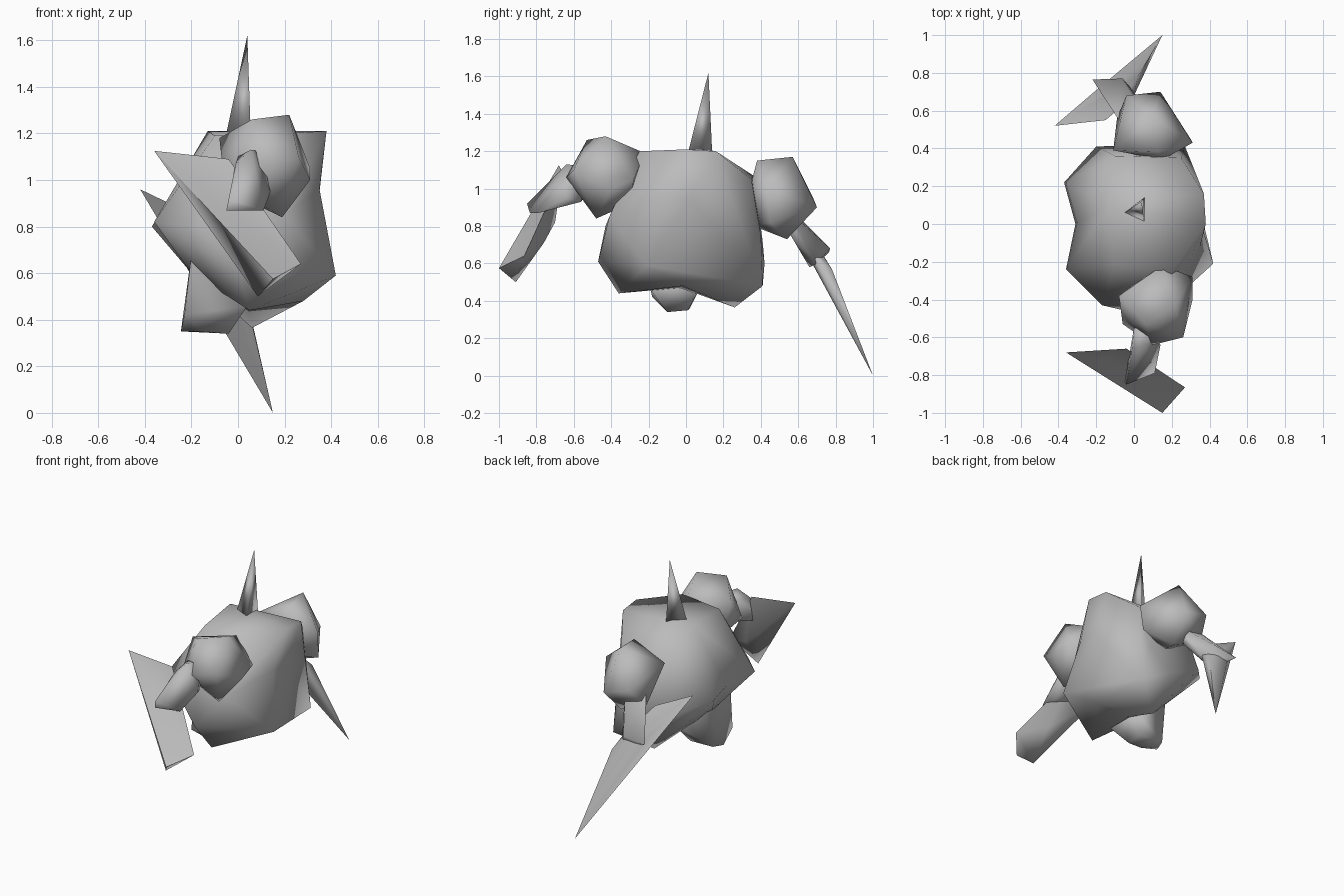
import bpy
import bmesh
import math
from mathutils import Vector

# Remove only the default object
default_cube = bpy.data.objects.get("Cube")
if default_cube:
    bpy.data.objects.remove(default_cube, do_unlink=True)


def make_material(name, colour):
    material = bpy.data.materials.new(name)
    material.use_nodes = True
    material.diffuse_color = colour
    for node in material.node_tree.nodes:
        if node.type == "BSDF_PRINCIPLED":
            node.inputs["Base Color"].default_value = colour
    return material


stone_grey = make_material("stone grey", (.5, .5, .5, 1))


def dent(shape, near, target):
    """Split the edge whose middle is closest to near and pull it to target."""
    near = Vector(near)

    def distance(edge):
        first, second = edge.verts
        return ((first.co + second.co) / 2 - near).length

    nearest = min(shape.edges, key=distance)
    result = bmesh.ops.subdivide_edges(shape, edges=[nearest], cuts=1)
    for element in result["geom_inner"]:
        if isinstance(element, bmesh.types.BMVert):
            element.co = target
    bmesh.ops.triangulate(shape, faces=list(shape.faces))


def solid(name, corners, dents=(), sharp_angle=85):
    """Chiselled closed solid wrapped around its corners, then dented."""
    mesh = bpy.data.meshes.new(name)
    shape = bmesh.new()
    for corner in corners:
        shape.verts.new(corner)
    bmesh.ops.convex_hull(shape, input=list(shape.verts))
    loose = [vert for vert in shape.verts if not vert.link_faces]
    bmesh.ops.delete(shape, geom=loose, context="VERTS")
    for near, target in dents:
        dent(shape, near, target)
    bmesh.ops.recalc_face_normals(shape, faces=list(shape.faces))
    shape.to_mesh(mesh)
    shape.free()
    mesh.materials.append(stone_grey)

    part = bpy.data.objects.new(name, mesh)
    bpy.context.collection.objects.link(part)
    bpy.ops.object.select_all(action="DESELECT")
    part.select_set(True)
    bpy.context.view_layer.objects.active = part
    bpy.ops.object.shade_smooth_by_angle(angle=math.radians(sharp_angle))
    return part


# Boulder torso: flat top, pinched flanks, notched underside
torso_top = [
    (.37, .16, 1.2), (.38, 0, 1.21), (.2, -.25, 1.2), (-.1, -.22, 1.19),
    (-.13, .1, 1.21), (-.1, .36, 1.07), (.25, .35, 1.05),
]
torso_flanks = [
    (-.37, .22, .8), (-.36, -.24, .82), (-.17, -.43, .8), (.2, -.41, .85),
    (-.2, .41, .72), (.2, .4, .75),
]
torso_underside = [
    (.42, -.21, .59), (.27, .41, .48), (0, -.47, .61), (.05, -.36, .44),
    (.28, -.02, .48), (.06, .26, .365), (-.2, 0, .6), (.05, .42, .6),
]
right_pinch = ((.345, -.02, .95), (.35, .02, .95))
corner_pinch = ((.4, -.1, .9), (.35, -.12, .96))
left_pinch = ((-.31, 0, .8), (-.31, 0, .8))
keel_notch = ((.04, -.03, .47), (.04, -.03, .47))
solid("torso", torso_top + torso_flanks + torso_underside,
      dents=[right_pinch, corner_pinch, left_pinch, keel_notch])

# Three-sided horn rising from the torso
solid("horn", [
    (-.05, .06, 1.2), (.055, .14, 1.19), (.055, .01, 1.19), (.04, .12, 1.62),
], sharp_angle=130)

# Stubby tapered foot below the torso
solid("foot", [
    (-.245, -.06, .35), (-.22, .02, .36), (-.04, -.1, .34), (-.04, .01, .35),
    (-.15, -.11, .35), (-.23, -.18, .42), (-.2, -.2, .68), (-.2, .08, .66),
    (.04, -.19, .46), (.04, .07, .46),
])

# Rounded shoulders, one at each end
solid("front_shoulder", [
    (.22, -.43, 1.28), (.06, -.53, 1.26), (-.08, -.38, 1.18), (.15, -.22, 1.19),
    (.31, -.28, 1.05), (.31, -.4, 1), (.26, -.6, 1.1), (.1, -.64, 1.06),
    (-.06, -.53, 1), (.19, -.48, .84), (.1, -.3, .92), (-.04, -.35, .95),
])
solid("back_shoulder", [
    (.13, .38, 1.15), (.1, .57, 1.17), (-.11, .39, 1.05),
    (-.04, .68, .95), (.14, .7, .9), (.31, .43, 1), (.3, .45, .82),
    (.12, .54, .73), (-.09, .56, .82), (.05, .36, .8), (.15, .34, 1),
])

# Angular forearms reaching down and outward to the blades
solid("front_forearm", [
    (.1, -.55, 1.12), (0, -.55, 1.1), (.1, -.56, .93), (0, -.55, .95),
    (.055, -.64, 1.13), (-.01, -.66, 1.07), (.14, -.64, .95),
    (.11, -.79, .87), (-.05, -.835, .87), (-.04, -.85, .92),
])
solid("back_forearm", [
    (.08, .55, .88), (-.08, .55, .9), (.05, .56, .75), (-.06, .55, .78),
    (-.22, .765, .66), (-.06, .77, .68), (0, .7, .6), (-.1, .66, .58),
])

# Broad blade held across the front, hollowed like a trough
blade_hollow = ((0, -.82, .85), (-.17, -.72, .98))
solid("front_blade", [
    (-.36, -.68, 1.125), (-.04, -.66, 1.09), (.27, -.865, .64),
    (.15, -1, .575), (.085, -.91, .5), (.08, -.76, .71), (-.06, -.7, .82),
], dents=[blade_hollow])

# Long thin blade at the back, tapering to a point at the ground
solid("back_blade", [
    (-.42, .52, .96), (-.15, .55, .83), (-.21, .7, .7), (-.09, .72, .55),
    (0, .68, .64), (.02, .78, .57), (.15, 1, 0),
])
